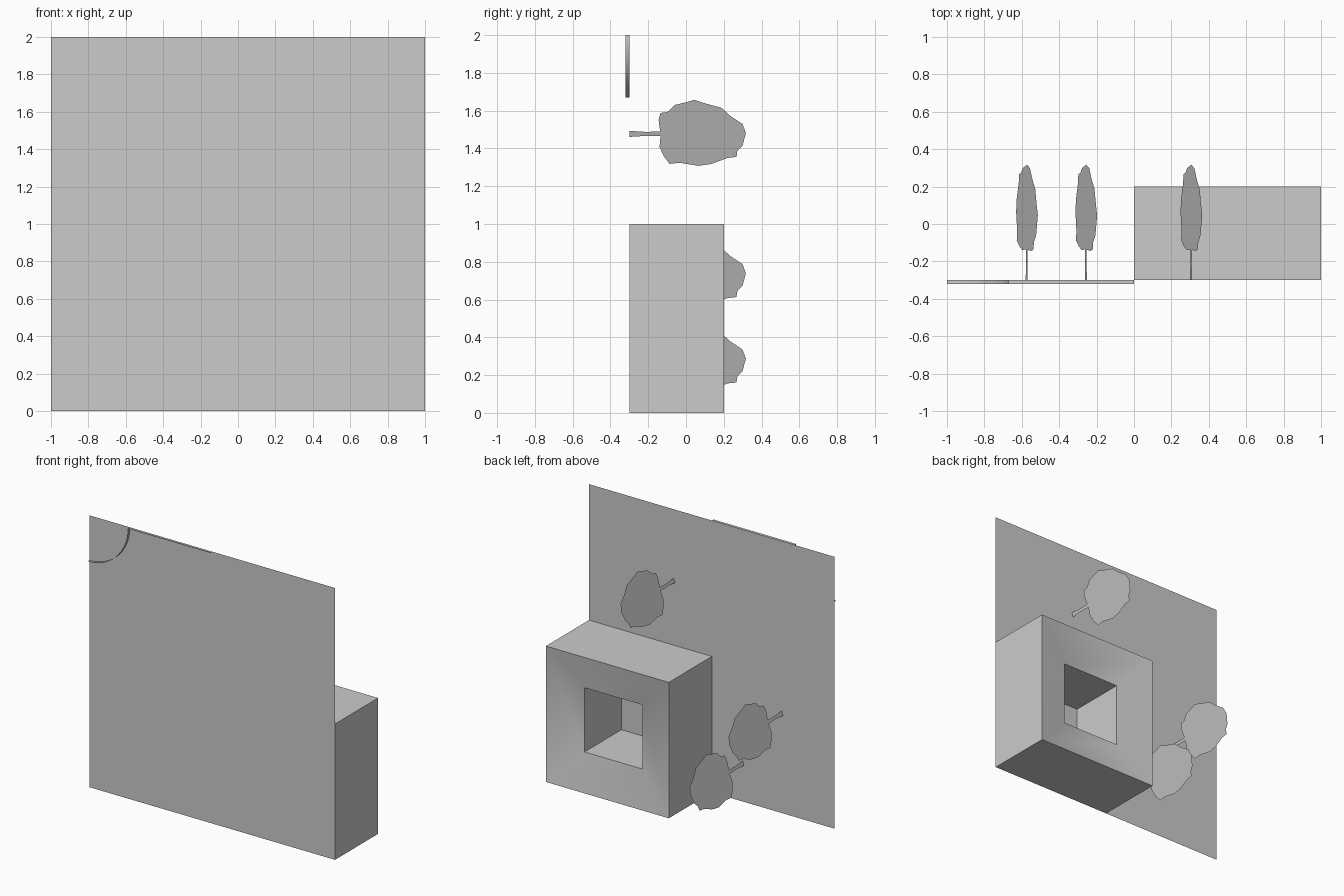
import bpy, math

cube = bpy.data.objects.get("Cube")
if cube:
    bpy.data.objects.remove(cube)

GROUND, EAVES, GUTTER = -0.30, 0.20, 0.128

grey = bpy.data.materials.new("plain_grey")
grey.use_nodes = True
tone = (0.6, 0.6, 0.6, 1)
grey.diffuse_color = tone
grey.node_tree.nodes["Principled BSDF"].inputs["Base Color"].default_value = tone


def add_mesh(name, verts, faces, smooth=False):
    mesh = bpy.data.meshes.new(name)
    mesh.from_pydata(verts, [], faces)
    mesh.materials.append(grey)
    obj = bpy.data.objects.new(name, mesh)
    bpy.context.collection.objects.link(obj)
    if smooth:
        bpy.ops.object.select_all(action='DESELECT')
        obj.select_set(True)
        bpy.context.view_layer.objects.active = obj
        bpy.ops.object.shade_smooth_by_angle(angle=math.radians(30))
    return obj


def square(half, y):
    """Square ring centred on the courtyard, at depth y."""
    return [(0.5 + sx * half, y, 0.5 + sz * half)
            for sx, sz in ((-1, -1), (-1, 1), (1, 1), (1, -1))]


# Upright site sheet
add_mesh("site_sheet", [(-1, GROUND, 0), (1, GROUND, 0), (1, GROUND, 2), (-1, GROUND, 2)],
         [(0, 1, 2, 3)])

# Courtyard house: outer walls, roof sloping inward, inner walls
rings = [square(0.5, GROUND), square(0.5, EAVES), square(0.236, GUTTER), square(0.236, GROUND)]
house_faces = []
for r in range(len(rings) - 1):
    for i in range(4):
        j = (i + 1) % 4
        house_faces.append((r * 4 + i, r * 4 + j, r * 4 + 4 + j, r * 4 + 4 + i))
add_mesh("courtyard_house", sum(rings, []), house_faces, smooth=True)

# Curb: straight run along the top edge, then a quarter circle round the corner
STEPS, RADIUS = 24, 0.33
path = [(0, 2)]
for k in range(STEPS + 1):
    a = math.pi / 2 * k / STEPS
    path.append((-1 + RADIUS * math.cos(a), 2 - RADIUS * math.sin(a)))
curb = [(x, y, z) for x, z in path for y in (GROUND, -0.32)]
add_mesh("curb", curb, [(2 * i, 2 * i + 1, 2 * i + 3, 2 * i + 2) for i in range(len(path) - 1)],
         smooth=True)

# Flat cutout trees: (height along y, sideways offset)
OUTLINE = [(-.3, .016), (-.22, .011), (-.137, .012), (-.145, .074), (-.135, .111),
           (-.098, .116), (-.06, .153), (-.013, .164), (.045, .18), (.093, .164),
           (.188, .138), (.235, .095), (.299, .053), (.317, .005), (.299, -.063),
           (.272, -.09), (.267, -.122), (.22, -.127), (.135, -.159), (.066, -.169),
           (-.034, -.153), (-.087, -.159), (-.119, -.116), (-.14, -.069),
           (-.135, -.012), (-.22, -.011), (-.3, -.016)]
SKEW = 0.333
for n, (tx, tz) in enumerate([(0.305, 1.477), (-0.574, 0.735), (-0.257, 0.283)]):
    add_mesh(f"tree_{n + 1}", [(tx + SKEW * t, y, tz + t) for y, t in OUTLINE],
             [tuple(range(len(OUTLINE)))])
